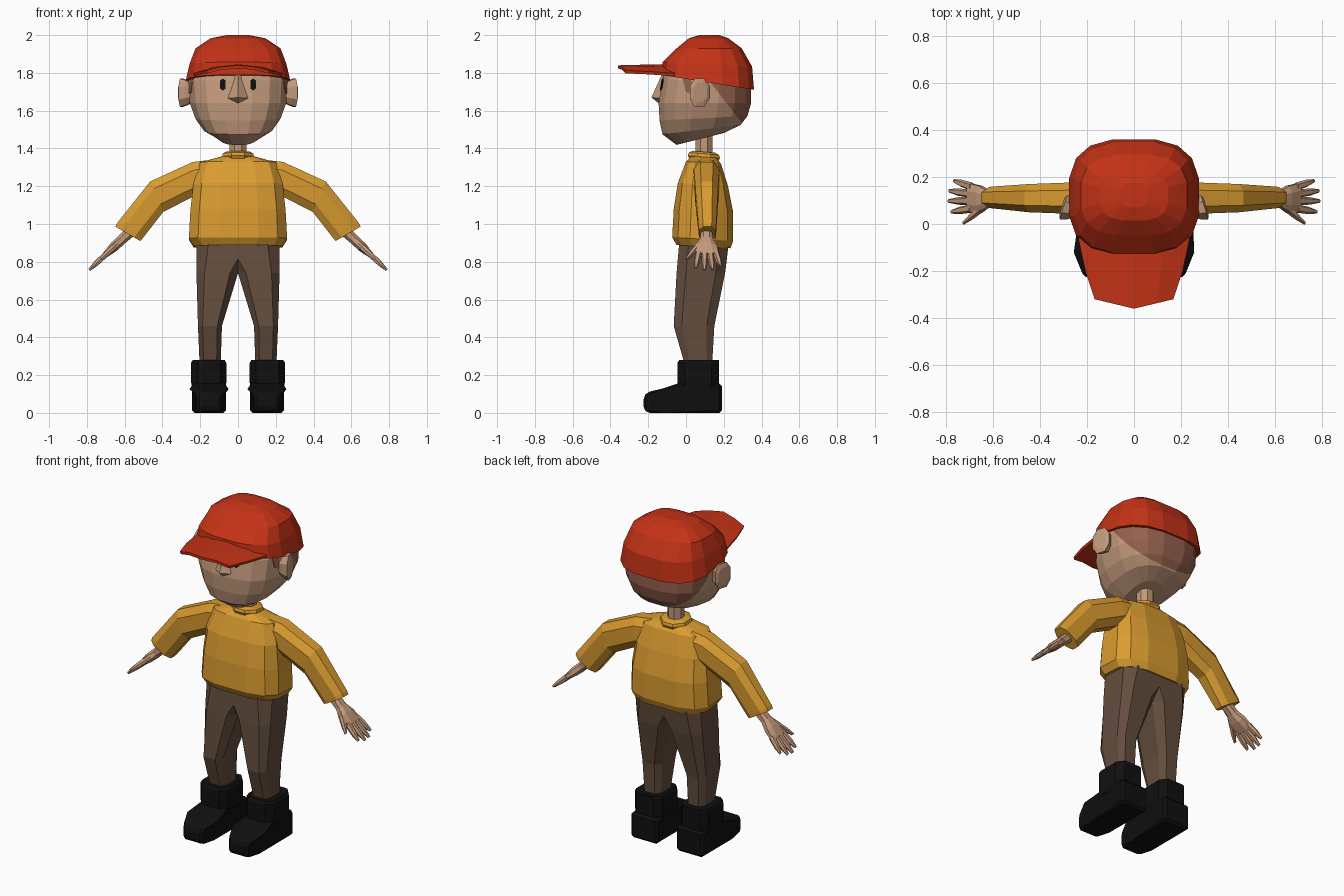
import bpy, bmesh, math
from mathutils import Vector
from mathutils.bvhtree import BVHTree

if "Cube" in bpy.data.objects:
    bpy.data.objects.remove(bpy.data.objects["Cube"])


def material(name, rgb):
    m = bpy.data.materials.new(name)
    m.diffuse_color = (*rgb, 1)
    m.use_nodes = True
    m.node_tree.nodes["Principled BSDF"].inputs["Base Color"].default_value = m.diffuse_color
    return m


SKIN = material("skin", (0.54, 0.32, 0.20))
HAIR = material("hair_brown", (0.30, 0.12, 0.075))
RED = material("cap_red", (0.55, 0.032, 0.008))
YELLOW = material("sweater_yellow", (0.70, 0.33, 0.03))
BROWN = material("trouser_brown", (0.127, 0.076, 0.048))
BLACK = material("black", (0.005, 0.005, 0.005))


def finish(name, bm, *mats):
    bmesh.ops.recalc_face_normals(bm, faces=bm.faces)
    me = bpy.data.meshes.new(name)
    bm.to_mesh(me)
    ob = bpy.data.objects.new(name, me)
    bpy.context.collection.objects.link(ob)
    for m in mats:
        me.materials.append(m)
    return ob


def oval(c, u, v, n=12, p=2.6):
    """Rounded-square ring around c spanned by half axes u and v."""
    def f(t):
        return math.copysign(abs(t) ** (2 / p), t)
    k = f(math.cos(math.pi / n))
    out = []
    for i in range(n):
        a = (i + 0.5) * 2 * math.pi / n
        out.append(Vector(c) + Vector(u) * (f(math.cos(a)) / k) + Vector(v) * (f(math.sin(a)) / k))
    return out


def level(z, yf, yb, xr, xl=None, slope=0, n=12, p=2.6):
    """Horizontal ring between front and back y; slope tilts it."""
    xl = -xr if xl is None else xl
    h = (yb - yf) / 2
    return oval(((xl + xr) / 2, (yf + yb) / 2, z), ((xr - xl) / 2, 0, 0), (0, h, h * slope), n, p)


def loft_bm(rings):
    bm = bmesh.new()
    vs = [[bm.verts.new(p) for p in r] for r in rings]
    n = len(vs[0])
    for a, b in zip(vs, vs[1:]):
        for i in range(n):
            j = (i + 1) % n
            bm.faces.new((a[i], a[j], b[j], b[i]))
    bm.faces.new(vs[0])
    bm.faces.new(vs[-1])
    return bm


def loft(name, rings, mat, s=1):
    rings = [[Vector((p.x * s, p.y, p.z)) for p in r] for r in rings]
    return finish(name, loft_bm(rings), mat)


# Head, cut along the hairline so the back becomes hair
head = loft_bm([level(z, yf, yb, x, slope=s, n=16) for z, yf, yb, x, s in (
    (1.45, -0.05, 0.20, 0.09, 0.25), (1.50, -0.125, 0.29, 0.18, 0.12),
    (1.56, -0.14, 0.325, 0.225, 0.05), (1.64, -0.145, 0.345, 0.255, 0),
    (1.76, -0.125, 0.345, 0.262, 0), (1.85, -0.10, 0.33, 0.235, 0),
    (1.92, -0.03, 0.27, 0.18, 0))])
hair_co, hair_no = Vector((0, 0.116, 1.767)), Vector((0, 0.25, 0.194))
bmesh.ops.bisect_plane(head, geom=head.verts[:] + head.edges[:] + head.faces[:],
                       plane_co=hair_co, plane_no=hair_no)
for f in head.faces:
    f.material_index = int((f.calc_center_median() - hair_co).dot(hair_no) > 0)
tree = BVHTree.FromBMesh(head)
finish("head", head, SKIN, HAIR)


def decal(name, pts, direction, mat):
    """Thin plate projected onto the head."""
    d = Vector(direction)
    bm = bmesh.new()
    hits = [tree.ray_cast(Vector(p) - d, d)[0] for p in pts]
    lo = [bm.verts.new(h + d * 0.003) for h in hits]
    hi = [bm.verts.new(h - d * 0.005) for h in hits]
    bm.faces.new(lo)
    bm.faces.new(hi)
    for i in range(len(pts)):
        j = (i + 1) % len(pts)
        bm.faces.new((lo[i], lo[j], hi[j], hi[i]))
    finish(name, bm, mat)


# Nose
bm = bmesh.new()
top, left, low, right, tip = [bm.verts.new(p) for p in (
    (0, -0.115, 1.82), (-0.06, -0.135, 1.665), (0, -0.135, 1.632),
    (0.06, -0.135, 1.665), (0, -0.183, 1.67))]
for a, b in ((top, left), (left, low), (low, right), (right, top)):
    bm.faces.new((a, b, tip))
bm.faces.new((top, left, low, right))
finish("nose", bm, SKIN)

# Cap crown
loft("cap", [level(z, yf, yb, x, slope=s, n=16, p=2.9) for z, yf, yb, x, s in (
    (1.75, -0.13, 0.36, 0.276, -0.16), (1.845, -0.125, 0.35, 0.256, -0.05),
    (1.93, -0.05, 0.295, 0.225, 0), (1.983, 0.015, 0.225, 0.145, 0),
    (2.0, 0.07, 0.175, 0.06, 0))], RED)

# Cap brim, arched across its width
bm = bmesh.new()
rows = []
for w, yc, ys, zc, zs in ((0.235, -0.06, -0.06, 1.838, 1.79),
                          (0.205, -0.21, -0.20, 1.836, 1.80),
                          (0.165, -0.36, -0.32, 1.832, 1.805)):
    rows.append([bm.verts.new((w * t, yc + (ys - yc) * abs(t), zc + (zs - zc) * t * t))
                 for t in (-1, -0.55, 0, 0.55, 1)])
for a, b in zip(rows, rows[1:]):
    for i in range(4):
        bm.faces.new((a[i], a[i + 1], b[i + 1], b[i]))
brim = finish("cap_brim", bm, RED)
mod = brim.modifiers.new("thickness", "SOLIDIFY")
mod.thickness, mod.offset = 0.016, 0

# Neck, sweater body and collar
loft("neck", [level(z, 0.05, 0.14, 0.045, n=8, p=2) for z in (1.33, 1.48)], SKIN)
loft("sweater_body", [level(z, yf, yb, x, slope=-0.06, p=3) for z, yf, yb, x in (
    (0.88, -0.05, 0.235, 0.235), (0.92, -0.073, 0.25, 0.26), (1.07, -0.065, 0.25, 0.252),
    (1.21, -0.043, 0.222, 0.236), (1.325, 0.0, 0.185, 0.2), (1.355, 0.03, 0.16, 0.09))], YELLOW)
loft("collar", [level(z, 0.095 - r, 0.095 + r, r, slope=-0.08, n=8, p=2) for z, r in (
    (1.335, 0.075), (1.355, 0.085), (1.372, 0.08), (1.382, 0.06))], YELLOW)

for side, s in (("right", 1), ("left", -1)):
    # Eye and sideburn
    decal(side + "_eye", [(s * (0.08 + a), -0.4, 1.738 + b) for a, b in (
        (-0.015, -0.02), (0, -0.032), (0.015, -0.02), (0.015, 0.022), (0, 0.032), (-0.015, 0.022))],
        (0, 1, 0), BLACK)
    decal(side + "_sideburn", [(s * 0.5, y, z) for y, z in (
        (-0.02, 1.775), (0.03, 1.775), (0.025, 1.69), (0.0, 1.70))], (-s, 0, 0), HAIR)

    # Ear, turned outwards at the back
    loft(side + "_ear", [oval((x, y, 1.695), (-0.3 * r, r, 0), (0, 0, 1.45 * r), 8, 2.3)
                         for x, y, r in ((0.235, 0.06, 0.03), (0.27, 0.065, 0.045),
                                         (0.30, 0.072, 0.052), (0.307, 0.075, 0.035))], SKIN, s)

    # Sleeve from shoulder over the elbow to the cuff
    loft(side + "_sleeve", [oval((x, y, z), (ux, 0, uz), (0, h, 0), 8, 2.6)
                            for x, y, z, ux, uz, h in (
        (0.14, 0.105, 1.255, 0.0, 0.085, 0.07), (0.225, 0.11, 1.243, 0.015, 0.085, 0.068),
        (0.43, 0.11, 1.145, 0.035, 0.08, 0.06), (0.572, 0.113, 0.965, 0.068, 0.04, 0.046),
        (0.583, 0.113, 0.948, 0.066, 0.038, 0.044))], YELLOW, s)

    # Hand: wrist and palm, then fingers and thumb
    base, along, thick = Vector((0.575, 0, 0.955)), Vector((0.73, 0, -0.68)), Vector((0.68, 0, 0.73))

    def bone(t, y, h, w, n=8):
        return oval(base + along * t + Vector((0, y, 0)), thick * h, (0, w, 0), n, 2.4)
    loft(side + "_palm", [bone(t, y, h, w) for t, y, h, w in (
        (-0.01, 0.11, 0.03, 0.03), (0.06, 0.108, 0.026, 0.034),
        (0.11, 0.105, 0.026, 0.058), (0.175, 0.112, 0.016, 0.062))], SKIN, s)
    for name, t0, y0, t1, y1 in (("index", 0.16, 0.066, 0.275, 0.052), ("middle", 0.16, 0.098, 0.292, 0.098),
                                 ("ring", 0.16, 0.128, 0.288, 0.141), ("little", 0.155, 0.158, 0.26, 0.183),
                                 ("thumb", 0.085, 0.075, 0.205, 0.005)):
        loft(side + "_" + name + "_finger", [
            bone(t0 + (t1 - t0) * k, y0 + (y1 - y0) * k, r, r, 6)
            for k, r in ((0, 0.016), (0.6, 0.014), (1, 0.007))], SKIN, s)

    # Trouser leg, overlapping its twin at the hips
    loft(side + "_trouser_leg", [level(z, yf, yb, xo, xi, n=8, p=3.6) for z, xi, xo, yf, yb in (
        (0.91, -0.12, 0.22, -0.035, 0.228), (0.74, 0.0, 0.22, -0.05, 0.207),
        (0.46, 0.085, 0.212, -0.065, 0.15), (0.25, 0.092, 0.203, -0.005, 0.138))], BROWN, s)

    # Boot shaft
    loft(side + "_boot_shaft", [level(z, yf, 0.175, xo, xi, n=8, p=4) for z, yf, xi, xo in (
        (0.12, -0.04, 0.07, 0.24), (0.16, -0.045, 0.062, 0.248), (0.265, -0.045, 0.062, 0.248),
        (0.28, -0.035, 0.07, 0.24))], BLACK, s)

    # Boot foot: side profile with narrower toe, bevelled edges
    profile = ((0.19, 0), (0.19, 0.155), (-0.03, 0.16), (-0.12, 0.13), (-0.205, 0.11),
               (-0.225, 0.085), (-0.225, 0.02), (-0.205, 0), (-0.12, 0))
    rings = []
    for d in (-1, 1):
        rings.append([Vector((0.153 + d * (0.066 if y < -0.2 else 0.09), y, z)) for y, z in profile])
    foot = loft(side + "_boot_foot", rings, BLACK, s)
    mod = foot.modifiers.new("soft_edges", "BEVEL")
    mod.width, mod.segments = 0.015, 1
